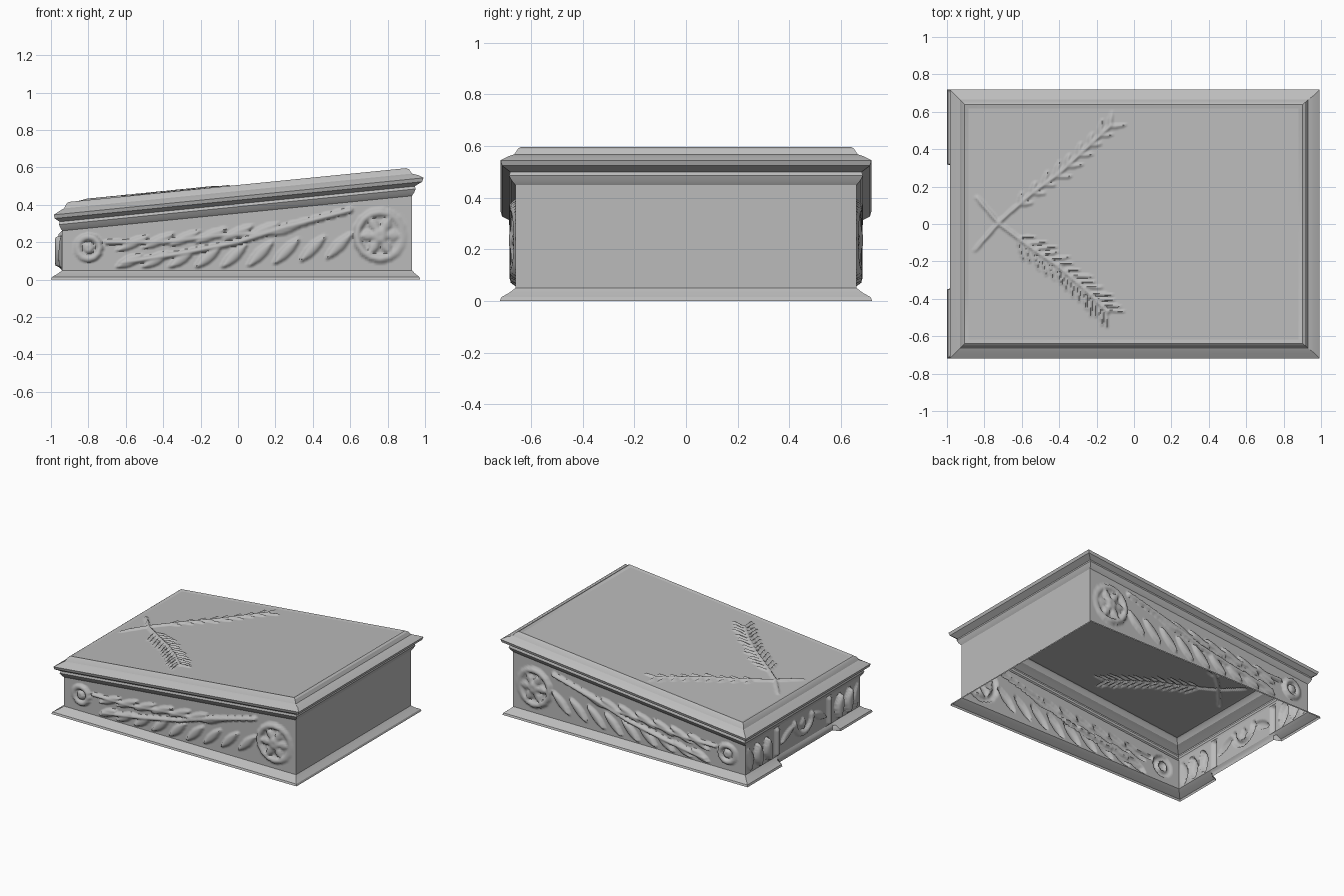
import bpy, bmesh, math, random
from mathutils import Vector

random.seed(4)
cube = bpy.data.objects.get("Cube")
if cube:
    bpy.data.objects.remove(cube)

GREY = (0.5, 0.5, 0.5, 1)
stone = bpy.data.materials.new("plain grey")
stone.use_nodes = True
stone.diffuse_color = GREY
stone.node_tree.nodes["Principled BSDF"].inputs["Base Color"].default_value = GREY

SLOPE = 0.1
WALL_LOW, WALL_TOP = 0.05, 0.355          # wall top is measured at x = 0
X0, X1, Y = -0.94, 0.93, 0.66             # wall planes


def finish(name, bm, angle=40):
    mesh = bpy.data.meshes.new(name)
    bm.to_mesh(mesh)
    bm.free()
    mesh.materials.append(stone)
    ob = bpy.data.objects.new(name, mesh)
    bpy.context.collection.objects.link(ob)
    bpy.ops.object.select_all(action='DESELECT')
    ob.select_set(True)
    bpy.context.view_layer.objects.active = ob
    bpy.ops.object.shade_smooth_by_angle(angle=math.radians(angle))
    return ob


def loft(name, rings, slope, notch=None):
    """Rectangular moulding from (x0, x1, y, z) rings; notch cuts back the low end."""
    bm = bmesh.new()
    loops = []
    for x0, x1, y, z in rings:
        xn = max(x0, notch) if notch else x0
        pts = [(x1, -y), (x1, y), (x0, y), (x0, 0.32), (xn, 0.3),
               (xn, -0.33), (x0, -0.35), (x0, -y)]
        loops.append([bm.verts.new((px, py, z + slope * px)) for px, py in pts])
    for low, up in zip(loops, loops[1:]):
        for i in range(len(low)):
            j = (i + 1) % len(low)
            bm.faces.new((low[i], low[j], up[j], up[i]))
    return finish(name, bm, 30)


def relief(p, strokes):
    """Height of the carving at p: rounded strokes that narrow to their ends."""
    best = 0.0
    for a, d, length2, r, h, leaf in strokes:
        q = p - a
        t = min(1, max(0, q.dot(d) / length2))
        w = r * (0.35 + 2.6 * t * (1 - t)) if leaf else r
        k = (q - d * t).length_squared / (w * w)
        if k < 1:
            best = max(best, h * math.sqrt(1 - k))
    return best


def stroke(a, b, r, h, leaf=False):
    a, b = Vector(a), Vector(b)
    d = b - a
    return (a, d, max(d.length_squared, 1e-6), r, h, leaf)


def path(points, r, h):
    return [stroke(a, b, r, h) for a, b in zip(points, points[1:])]


def ring(cx, cy, radius, r, h, n=16, start=0.0, sweep=math.tau):
    return path([(cx + radius * math.cos(start + sweep * i / n),
                  cy + radius * math.sin(start + sweep * i / n)) for i in range(n + 1)], r, h)


def panel(name, place, normal, nu, nv, strokes):
    """Carved grid; place(u, v) gives the surface point and its carving coordinates."""
    bm = bmesh.new()
    normal = Vector(normal)
    rows = []
    for j in range(nv + 1):
        row = []
        for i in range(nu + 1):
            u, v = i / nu, j / nv
            point, flat = place(u, v)
            fade = min(1, 12 * min(u, 1 - u, v, 1 - v) * (1 if nu > nv * 2 else 2))
            row.append(bm.verts.new(Vector(point) + normal * relief(Vector(flat), strokes) * fade))
        rows.append(row)
    for low, up in zip(rows, rows[1:]):
        for i in range(nu):
            bm.faces.new((low[i], low[i + 1], up[i + 1], up[i]))
    bm.normal_update()
    if sum((f.normal.dot(normal) for f in bm.faces)) < 0:
        bmesh.ops.reverse_faces(bm, faces=bm.faces[:])
    return finish(name, bm, 60)


# Mouldings: base skirt, then cornice with its lip and the raised rim of the lid
loft("base_moulding", [(-1, 0.975, 0.72, 0), (-0.995, 0.97, 0.715, 0.014),
                       (-0.96, 0.945, 0.68, 0.034), (X0, X1, Y, WALL_LOW)], 0, notch=-0.948)
loft("cornice", [(X0, X1, Y, WALL_TOP), (-0.95, 0.942, 0.675, 0.372),
                 (-0.957, 0.95, 0.685, 0.39), (-0.953, 0.945, 0.68, 0.405),
                 (-0.98, 0.985, 0.712, 0.425), (-0.985, 0.992, 0.718, 0.445),
                 (-0.955, 0.965, 0.69, 0.462), (-0.93, 0.93, 0.665, 0.474),
                 (-0.917, 0.915, 0.65, 0.498), (-0.905, 0.9, 0.638, 0.506),
                 (-0.885, 0.88, 0.618, 0.5)], SLOPE)


# Long carved sides: rosette, crossed branches, leaves and a scroll
side = ring(0.76, 0.235, 0.125, 0.022, 0.022) + ring(0.76, 0.235, 0.02, 0.03, 0.025, 6)
for i in range(6):
    d = Vector((math.cos(math.tau * i / 6), math.sin(math.tau * i / 6)))
    c = Vector((0.76, 0.235))
    side.append(stroke(c + d * 0.03, c + d * 0.1, 0.03, 0.02, True))
side += ring(-0.8, 0.17, 0.06, 0.02, 0.022, 12) + ring(-0.8, 0.17, 0.012, 0.02, 0.02, 6)
side += path([(-0.62, 0.09), (-0.3, 0.14), (0, 0.2), (0.25, 0.28), (0.6, 0.37)], 0.016, 0.024)
side += path([(-0.7, 0.2), (-0.4, 0.2), (-0.1, 0.235), (0.2, 0.25), (0.45, 0.33)], 0.014, 0.02)
for i in range(9):
    x = -0.62 + 0.14 * i
    mid = 0.17 + 0.1 * x
    if x < 0.3:
        side.append(stroke((x - 0.02, mid + 0.05), (x + 0.13, mid + 0.12), 0.026, 0.018, True))
    side.append(stroke((x + 0.1, mid + 0.02), (x - 0.02, max(0.07, mid - 0.1)), 0.03, 0.02, True))


def side_place(sign):
    def place(u, v):
        x = X0 + (X1 - X0) * u
        z = WALL_LOW + (WALL_TOP + SLOPE * x - WALL_LOW) * v
        return (x, sign * Y, z), (x, z)
    return place


for label, sign in (("front", -1), ("back", 1)):
    panel(label + "_carved_wall", side_place(sign), (0, sign, 0), 190, 34, side)


# Low carved end: swag in the middle, leafy bosses toward the corners
end = ring(0, 0.21, 0.1, 0.022, 0.022, 14, math.pi, math.pi)
end += [stroke((0, 0.15), (0, 0.21), 0.035, 0.015, True)]
for s in (-1, 1):
    end += path([(s * 0.3, 0.06), (s * 0.3, 0.25)], 0.025, 0.02)
    for k in (0.4, 0.51, 0.61):
        end.append(stroke((s * k, 0.08), (s * (k + 0.02), 0.22), 0.045, 0.038, True))
    end.append(stroke((s * 0.12, 0.2), (s * 0.25, 0.13), 0.03, 0.018, True))


def end_place(x):
    def place(u, v):
        y = Y * (2 * u - 1)
        z = WALL_LOW + (WALL_TOP + SLOPE * x - WALL_LOW) * v
        return (x, y, z), (y, z)
    return place


panel("low_end_carved_wall", end_place(X0), (-1, 0, 0), 130, 26, end)
panel("high_end_plain_wall", end_place(X1), (1, 0, 0), 4, 2, [])


# Lid with two crossed sprigs: one leafy, one with long needles
def sprig(points, needles, length, r, spread):
    out = path(points, 0.011, 0.014)
    pts = [Vector(p) for p in points]
    for i in range(needles):
        f = 1.6 + (len(pts) - 2.7) * i / (needles - 1)
        k = min(int(f), len(pts) - 2)
        base = pts[k].lerp(pts[k + 1], f - k)
        along = (pts[k + 1] - pts[k]).normalized()
        for s in (-1, 1):
            across = Vector((-along.y, along.x)) * s
            tip = base + (along + across * spread).normalized() * length * random.uniform(0.75, 1.1)
            out.append(stroke(base, tip, r, 0.011, True))
    return out


lid = sprig([(-0.85, -0.14), (-0.71, 0.02), (-0.55, 0.16), (-0.4, 0.27),
             (-0.25, 0.41), (-0.12, 0.53)], 9, 0.085, 0.013, 0.7)
lid += sprig([(-0.84, 0.14), (-0.72, 0), (-0.56, -0.12), (-0.4, -0.23),
              (-0.26, -0.35), (-0.14, -0.47)], 14, 0.12, 0.009, 0.8)


def lid_place(u, v):
    x, y = -0.885 + 1.765 * u, 0.618 * (2 * v - 1)
    return (x, y, 0.5 + SLOPE * x), (x, y)


panel("sloping_lid", lid_place, (0, 0, 1), 200, 140, lid)
